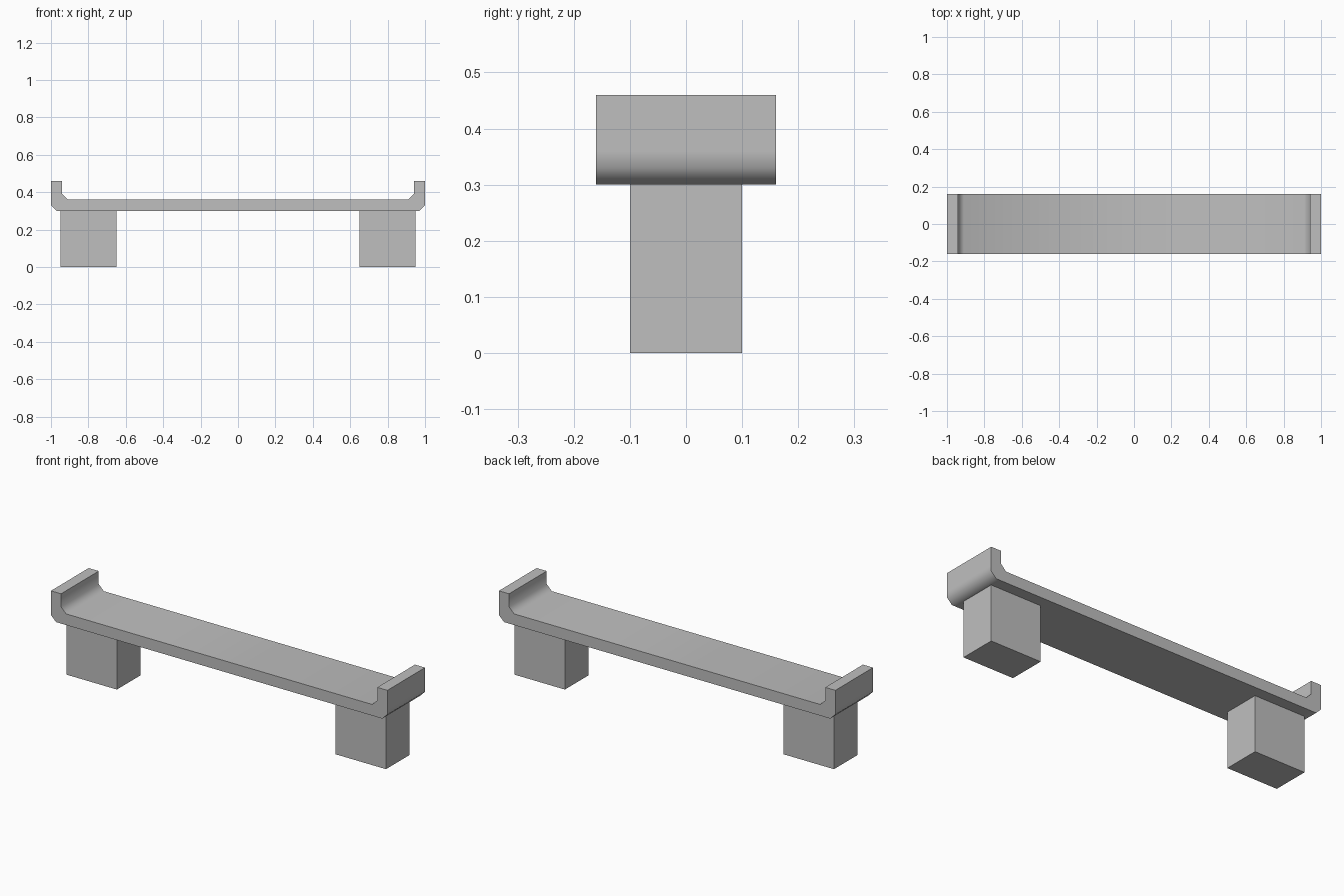
import bpy, bmesh, math

if "Cube" in bpy.data.objects:
    bpy.data.objects.remove(bpy.data.objects["Cube"])

grey = bpy.data.materials.new("stone grey")
grey.diffuse_color = (0.52, 0.52, 0.52, 1)
grey.use_nodes = True
grey.node_tree.nodes["Principled BSDF"].inputs["Base Color"].default_value = grey.diffuse_color


def extrude_profile(name, profile, half_depth):
    """Extrude an x/z outline along y, centred on y = 0."""
    bm = bmesh.new()
    face = bm.faces.new([bm.verts.new((x, -half_depth, z)) for x, z in profile])
    result = bmesh.ops.extrude_face_region(bm, geom=[face])
    verts = [g for g in result["geom"] if isinstance(g, bmesh.types.BMVert)]
    bmesh.ops.translate(bm, verts=verts, vec=(0, 2 * half_depth, 0))
    bmesh.ops.recalc_face_normals(bm, faces=bm.faces)
    mesh = bpy.data.meshes.new(name)
    bm.to_mesh(mesh)
    bm.free()
    mesh.materials.append(grey)
    obj = bpy.data.objects.new(name, mesh)
    bpy.context.collection.objects.link(obj)
    return obj


# Seat slab with upturned ends and softened corners
half = [(0.94, 0.30), (0.97, 0.30), (1.0, 0.33), (1.0, 0.36), (1.0, 0.46),
        (0.94, 0.46), (0.94, 0.39), (0.91, 0.36)]
seat = extrude_profile("seat", half + [(-x, z) for x, z in reversed(half)], 0.16)
bpy.context.view_layer.objects.active = seat
seat.select_set(True)
bpy.ops.object.shade_smooth_by_angle(angle=math.radians(60))

# Block legs
for side, label in ((-1, "left"), (1, "right")):
    a, b = side * 0.65, side * 0.95
    extrude_profile(label + "_leg", [(a, 0), (b, 0), (b, 0.30), (a, 0.30)], 0.10)
